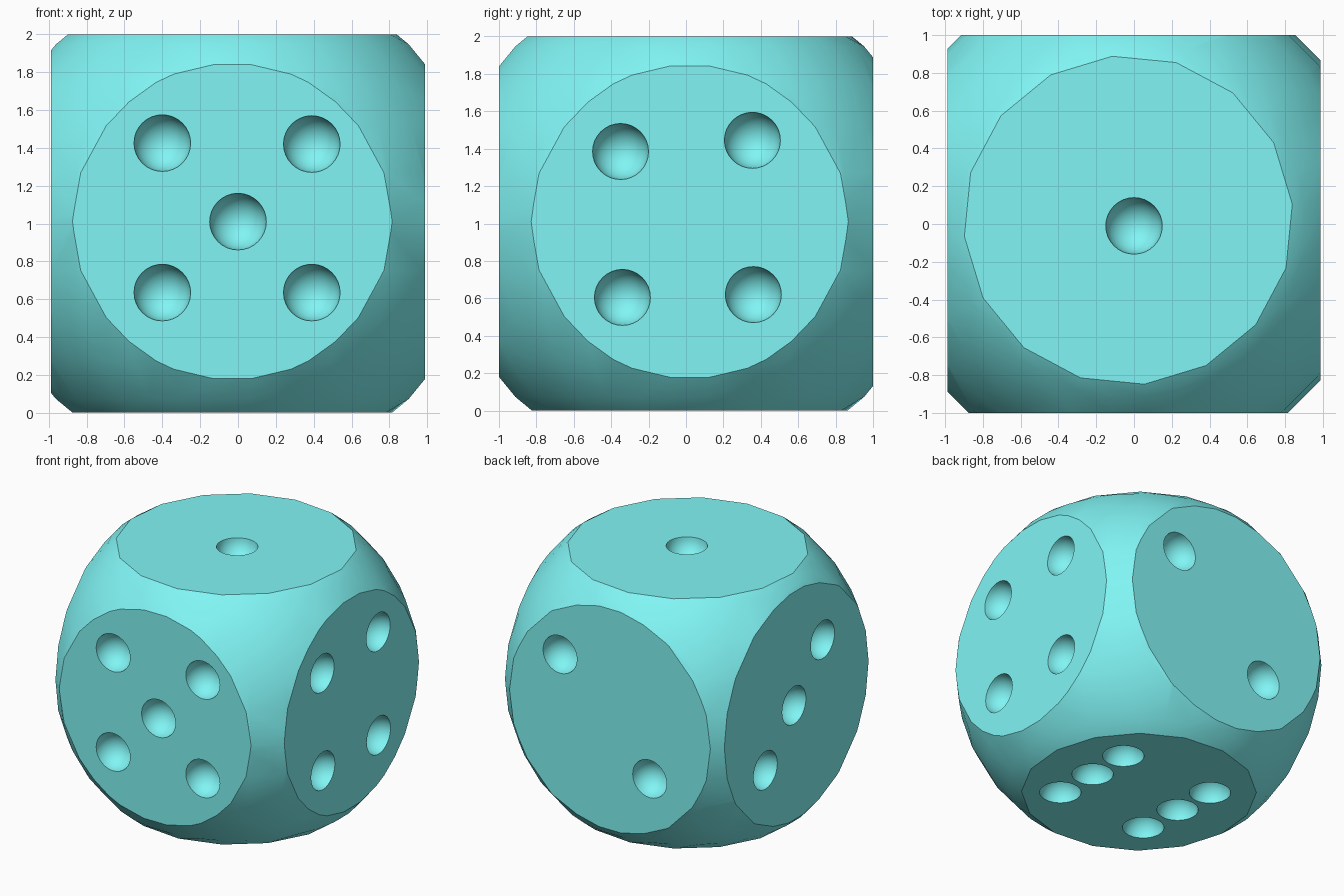
import bpy, bmesh, math
from mathutils import Matrix, Vector

if "Cube" in bpy.data.objects:
    bpy.data.objects.remove(bpy.data.objects["Cube"])

HX, PIP_R = 0.987, 0.15
CENTRE = Vector((-0.03, 0.02, 1.01))


def make_object(name, bm):
    mesh = bpy.data.meshes.new(name)
    bm.to_mesh(mesh)
    bm.free()
    obj = bpy.data.objects.new(name, mesh)
    bpy.context.collection.objects.link(obj)
    return obj


def boolean(obj, cutter, operation):
    cutter.hide_render = True
    mod = obj.modifiers.new(operation, 'BOOLEAN')
    mod.object, mod.operation, mod.solver = cutter, operation, 'EXACT'
    bpy.context.view_layer.objects.active = obj
    bpy.ops.object.modifier_apply(modifier=mod.name)
    bpy.data.objects.remove(cutter)


# Die body: a ball trimmed by a box, leaving round flat faces
bm = bmesh.new()
bmesh.ops.create_uvsphere(bm, u_segments=32, v_segments=16, radius=1.325,
                          matrix=Matrix.Translation(CENTRE) @ Matrix.Rotation(math.radians(5.625), 4, 'Z'))
die = make_object("die", bm)

bm = bmesh.new()
bmesh.ops.create_cube(bm, size=2, matrix=Matrix.Translation((0, 0, 1)) @ Matrix.Diagonal((HX, 1, 1, 1)))
boolean(die, make_object("trim_box", bm), 'INTERSECT')

# Top and bottom faces have sixteen sides: merge every second rim point
bm = bmesh.new()
bm.from_mesh(die.data)
for level in (0, 2):
    rim = {}
    for v in bm.verts:
        d = v.co - CENTRE
        if abs(v.co.z - level) < 1e-4 and d.xy.length > 0.8:
            rim[round((math.degrees(math.atan2(d.y, d.x)) - 5.625) / 11.25) % 32] = v
    pairs = {rim[k]: rim[k - 1] for k in rim if k % 2 and k - 1 in rim}
    bmesh.ops.weld_verts(bm, targetmap=pairs)
bm.to_mesh(die.data)
bm.free()

# Pips: outward direction of each face and the pip centres on it
faces = [
    ((0, -1, 0), [(-.40, -1, 1.425), (.39, -1, 1.42), (0, -1, 1.01), (-.40, -1, .635), (.39, -1, .635)]),
    ((1, 0, 0), [(HX, -.35, 1.385), (HX, .355, 1.445), (HX, -.34, .605), (HX, .36, .62)]),
    ((0, 0, 1), [(0, -.01, 2)]),
    ((0, 1, 0), [(.41, 1, 1.41), (-.38, 1, .63)]),
    ((-1, 0, 0), [(-HX, -.31, 1.40), (-HX, .05, 1.015), (-HX, .41, .635)]),
    ((0, 0, -1), [(.39, .345, 0), (.39, 0, 0), (.40, -.35, 0), (-.43, .34, 0), (-.41, 0, 0), (-.385, -.355, 0)]),
]
bm = bmesh.new()
for normal, centres in faces:
    n = Vector(normal)
    turn = n.to_track_quat('Z', 'Y').to_matrix().to_4x4()
    for c in centres:
        bmesh.ops.create_uvsphere(bm, u_segments=32, v_segments=16, radius=PIP_R,
                                  matrix=Matrix.Translation(Vector(c) + n * 0.003) @ turn)
boolean(die, make_object("pip_cutter", bm), 'DIFFERENCE')

# Smooth shading with crisp rims, turquoise material
bpy.ops.object.select_all(action='DESELECT')
die.select_set(True)
bpy.context.view_layer.objects.active = die
bpy.ops.object.shade_smooth_by_angle(angle=math.radians(25))
mat = bpy.data.materials.new("turquoise")
mat.diffuse_color = (0.22, 0.91, 0.91, 1)
mat.use_nodes = True
mat.node_tree.nodes["Principled BSDF"].inputs["Base Color"].default_value = mat.diffuse_color
die.data.materials.clear()
die.data.materials.append(mat)
